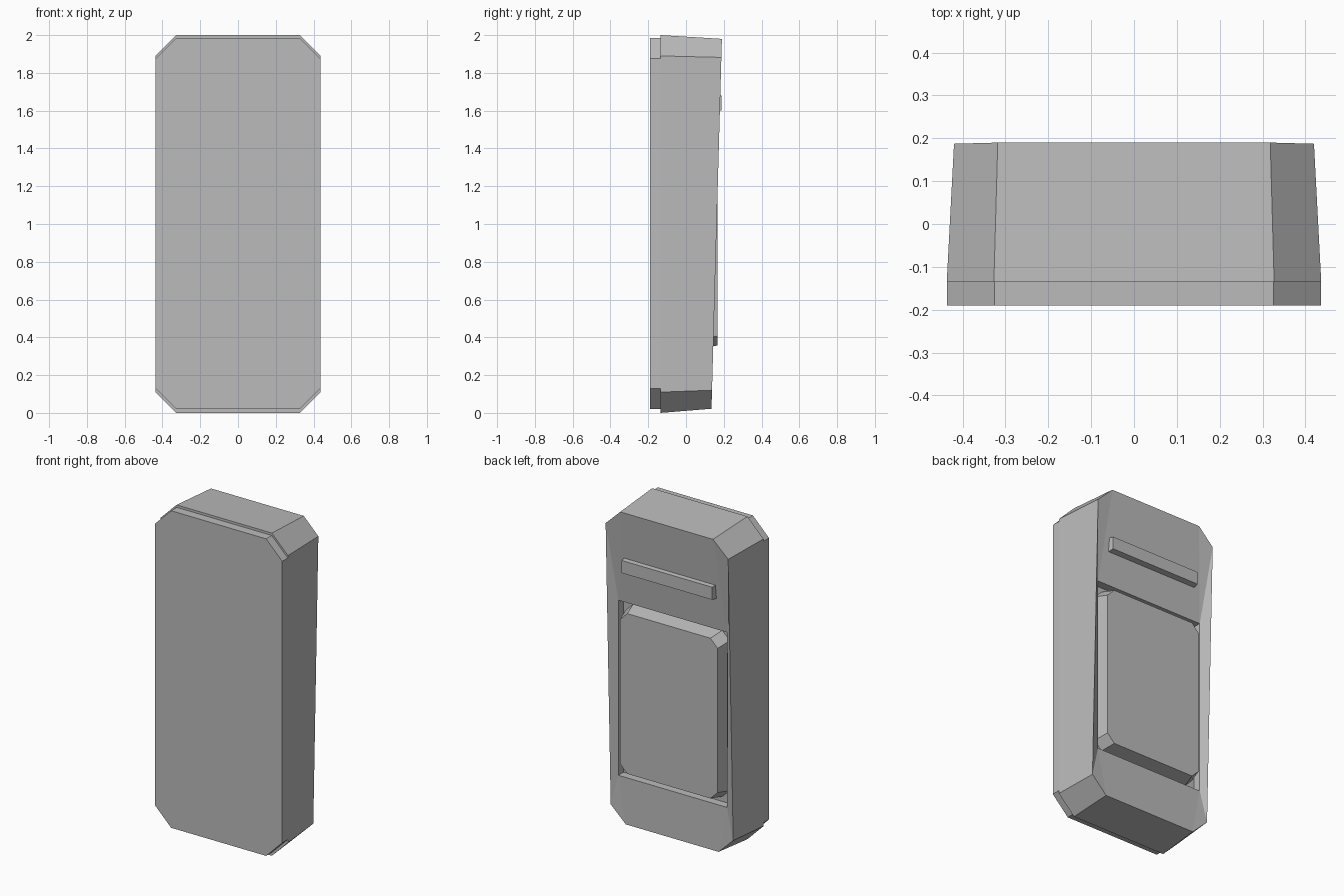
import bpy, bmesh

if "Cube" in bpy.data.objects:
    bpy.data.objects.remove(bpy.data.objects["Cube"])

gray = bpy.data.materials.new("plain_gray")
gray.diffuse_color = (0.5, 0.5, 0.5, 1)
gray.use_nodes = True
gray.node_tree.nodes["Principled BSDF"].inputs["Base Color"].default_value = gray.diffuse_color


def octagon(hx, z0, z1, cut_x, cut_z, y):
    """Cut-corner rectangle facing y; y may be a function of z."""
    depth = y if callable(y) else (lambda z: y)
    xz = [(hx, z1 - cut_z), (hx - cut_x, z1), (cut_x - hx, z1), (-hx, z1 - cut_z),
          (-hx, z0 + cut_z), (cut_x - hx, z0), (hx - cut_x, z0), (hx, z0 + cut_z)]
    return [(x, depth(z), z) for x, z in xz]


def rectangle(hx, z0, z1, y):
    return [(x, y, z) for x, z in ((hx, z1), (-hx, z1), (-hx, z0), (hx, z0))]


def loft(name, rings, cap_start=True):
    """Join rings of 8 or 4 points; an 8-to-4 step closes corners with triangles."""
    bm = bmesh.new()
    loops = [[bm.verts.new(p) for p in ring] for ring in rings]
    for a, b in zip(loops, loops[1:]):
        n, m = len(a), len(b)
        if n == m:
            for i in range(n):
                j = (i + 1) % n
                bm.faces.new((a[i], a[j], b[j], b[i]))
        else:
            for i in range(m):
                j = (i + 1) % m
                bm.faces.new((a[2 * i], a[2 * i + 1], b[i]))
                bm.faces.new((a[2 * i + 1], a[2 * j], b[j], b[i]))
    if cap_start:
        bm.faces.new(loops[0])
    bm.faces.new(loops[-1])
    bmesh.ops.recalc_face_normals(bm, faces=bm.faces)
    if not cap_start:
        # open-backed parts: the last cap must face +y
        bm.faces.ensure_lookup_table()
        if bm.faces[-1].normal.y < 0:
            bmesh.ops.reverse_faces(bm, faces=bm.faces)
    mesh = bpy.data.meshes.new(name)
    bm.to_mesh(mesh)
    bm.free()
    mesh.materials.append(gray)
    obj = bpy.data.objects.new(name, mesh)
    bpy.context.collection.objects.link(obj)
    return obj


def back_y(z):
    """The back rim leans outward towards the top."""
    return 0.135 + 0.055 * (z - 0.025) / 1.955


# Body with stepped front plate, leaning back rim and sunken pocket
loft("body", [
    octagon(0.436, 0.02, 1.985, 0.11, 0.11, -0.19),
    octagon(0.436, 0.02, 1.985, 0.11, 0.11, -0.135),
    octagon(0.437, 0.0, 2.0, 0.11, 0.11, -0.135),
    octagon(0.42, 0.022, 1.98, 0.102, 0.098, back_y),
    rectangle(0.373, 0.31, 1.395, 0.13),
    rectangle(0.373, 0.31, 1.395, 0.08),
])

# Cut-corner pad standing in the pocket
loft("back_pad", [
    octagon(0.355, 0.34, 1.37, 0.05, 0.05, 0.08),
    octagon(0.335, 0.357, 1.35, 0.05, 0.05, 0.168),
], cap_start=False)

# Raised bar above the pocket
loft("back_bar", [
    rectangle(0.315, 1.597, 1.685, 0.145),
    rectangle(0.31, 1.602, 1.68, 0.187),
], cap_start=False)
